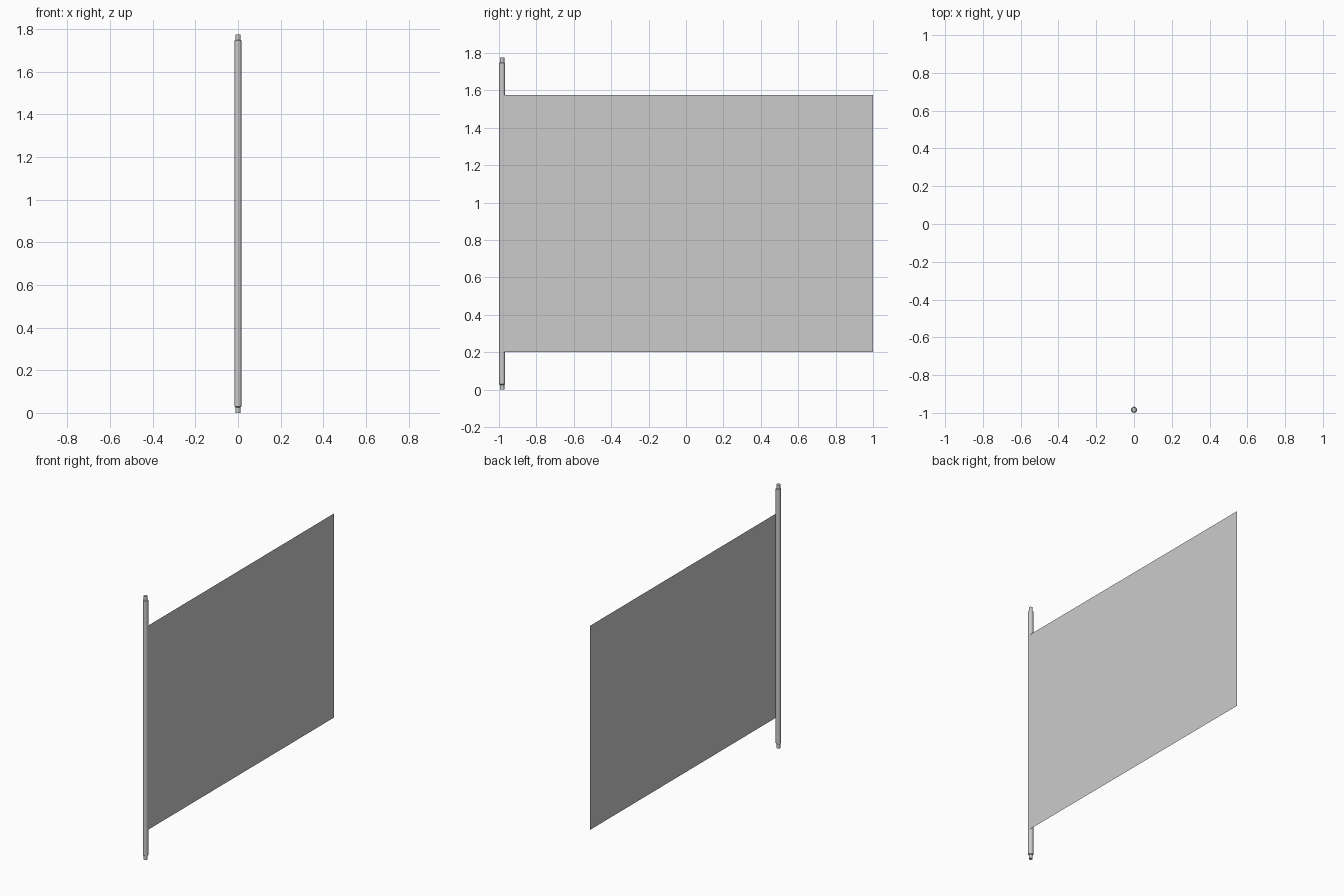
import bpy, bmesh, math

if "Cube" in bpy.data.objects:
    bpy.data.objects.remove(bpy.data.objects["Cube"])

SIDES = 12
R = 0.0165
TIP_R = 0.012
H = 1.775
TIP = 0.03
POLE_Y = -1 + R


def add_object(name, bm):
    mesh = bpy.data.meshes.new(name)
    bm.to_mesh(mesh)
    bm.free()
    obj = bpy.data.objects.new(name, mesh)
    bpy.context.collection.objects.link(obj)
    return obj


# Pole: one stepped profile lofted around z, with narrow tips at both ends
profile = [(TIP_R, 0), (TIP_R, TIP - 0.004), (R, TIP),
           (R, H - TIP), (TIP_R, H - TIP + 0.004), (TIP_R, H)]
bm = bmesh.new()
rings = []
for r, z in profile:
    rings.append([bm.verts.new((r * math.cos(2 * math.pi * i / SIDES),
                                POLE_Y + r * math.sin(2 * math.pi * i / SIDES), z))
                  for i in range(SIDES)])
for low, high in zip(rings, rings[1:]):
    for i in range(SIDES):
        j = (i + 1) % SIDES
        bm.faces.new((low[i], low[j], high[j], high[i]))
bm.faces.new(rings[0][::-1])
bm.faces.new(rings[-1])
pole = add_object("pole", bm)
bpy.context.view_layer.objects.active = pole
pole.select_set(True)
bpy.ops.object.shade_smooth_by_angle(angle=math.radians(35))

# Flag cloth: a single thin sheet fixed along the +x side of the pole
bm = bmesh.new()
x = 0.0145
corners = [(POLE_Y, 0.2), (1, 0.2), (1, 1.575), (POLE_Y, 1.575)]
bm.faces.new([bm.verts.new((x, y, z)) for y, z in corners])
add_object("flag_cloth", bm)
